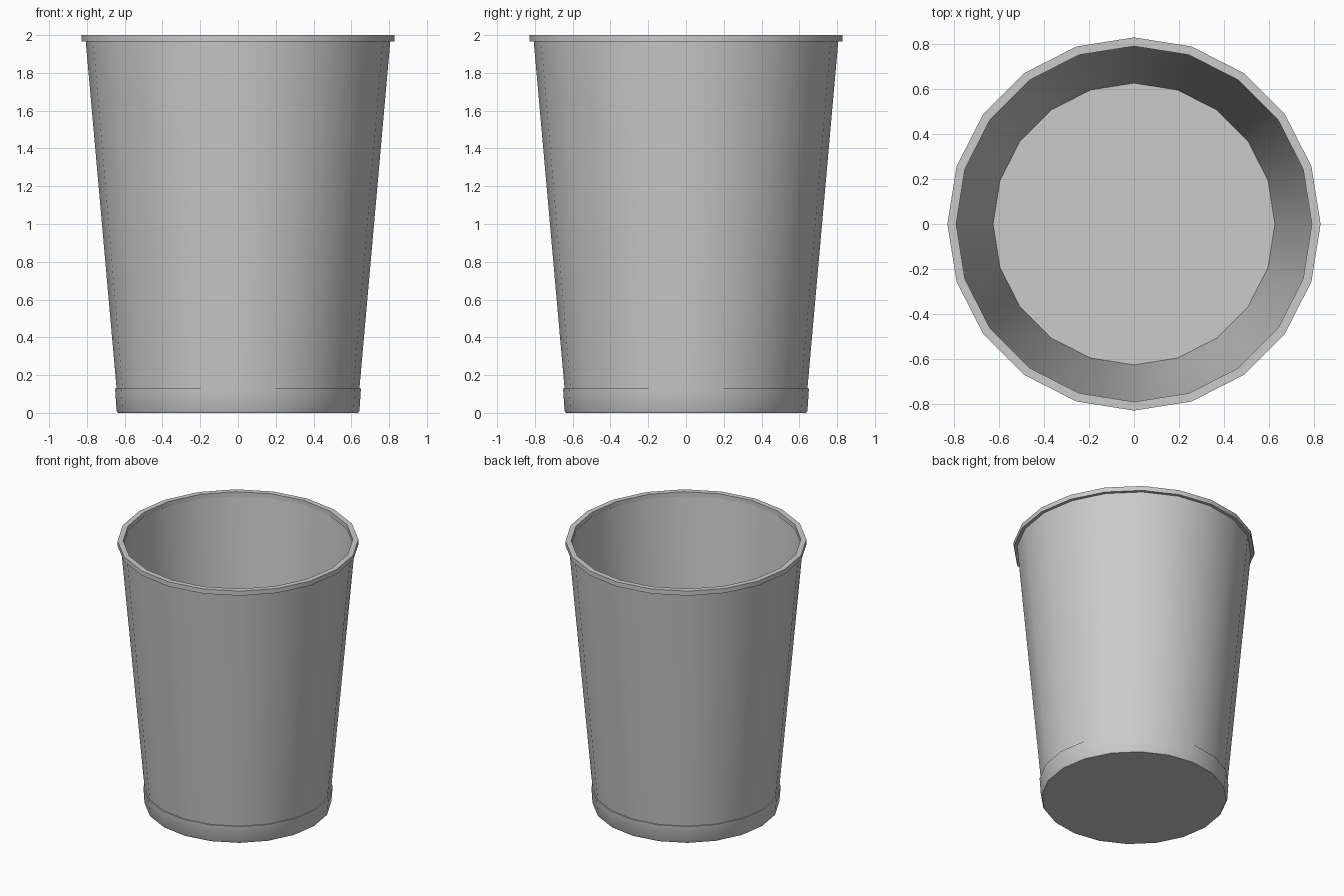
import bpy, bmesh, math

if "Cube" in bpy.data.objects:
    bpy.data.objects.remove(bpy.data.objects["Cube"])

SIDES = 20


def lathe(name, profile, closed=False):
    """Revolve an (r, z) profile around z; r = 0 ends become caps."""
    bm = bmesh.new()
    rings = []
    for r, z in profile:
        if r == 0:
            rings.append([bm.verts.new((0, 0, z))] * SIDES)
        else:
            rings.append([bm.verts.new((r * math.cos(2 * math.pi * i / SIDES),
                                        r * math.sin(2 * math.pi * i / SIDES), z))
                          for i in range(SIDES)])
    pairs = list(zip(rings, rings[1:]))
    if closed:
        pairs.append((rings[-1], rings[0]))
    for a, b in pairs:
        for i in range(SIDES):
            j = (i + 1) % SIDES
            quad = list(dict.fromkeys((a[i], a[j], b[j], b[i])))
            bm.faces.new(quad)
    bmesh.ops.recalc_face_normals(bm, faces=bm.faces)
    mesh = bpy.data.meshes.new(name)
    bm.to_mesh(mesh)
    bm.free()
    obj = bpy.data.objects.new(name, mesh)
    bpy.context.collection.objects.link(obj)
    bpy.ops.object.select_all(action='DESELECT')
    obj.select_set(True)
    bpy.context.view_layer.objects.active = obj
    bpy.ops.object.shade_smooth_by_angle(angle=math.radians(30))
    return obj


# Bin body: base band with chamfered foot, tapered wall, rim lip, inside and floor
lathe("bin_body", [
    (0, 0), (0.636, 0), (0.643, 0.012),        # underside and foot
    (0.651, 0.13), (0.643, 0.13),              # base band
    (0.806, 1.965), (0.829, 1.965),            # outer wall to rim
    (0.829, 2.0), (0.79, 2.0),                 # rim
    (0.79, 1.965), (0.797, 1.965),             # inner lip
    (0.626, 0.03), (0, 0.03),                  # inner wall and floor
])
